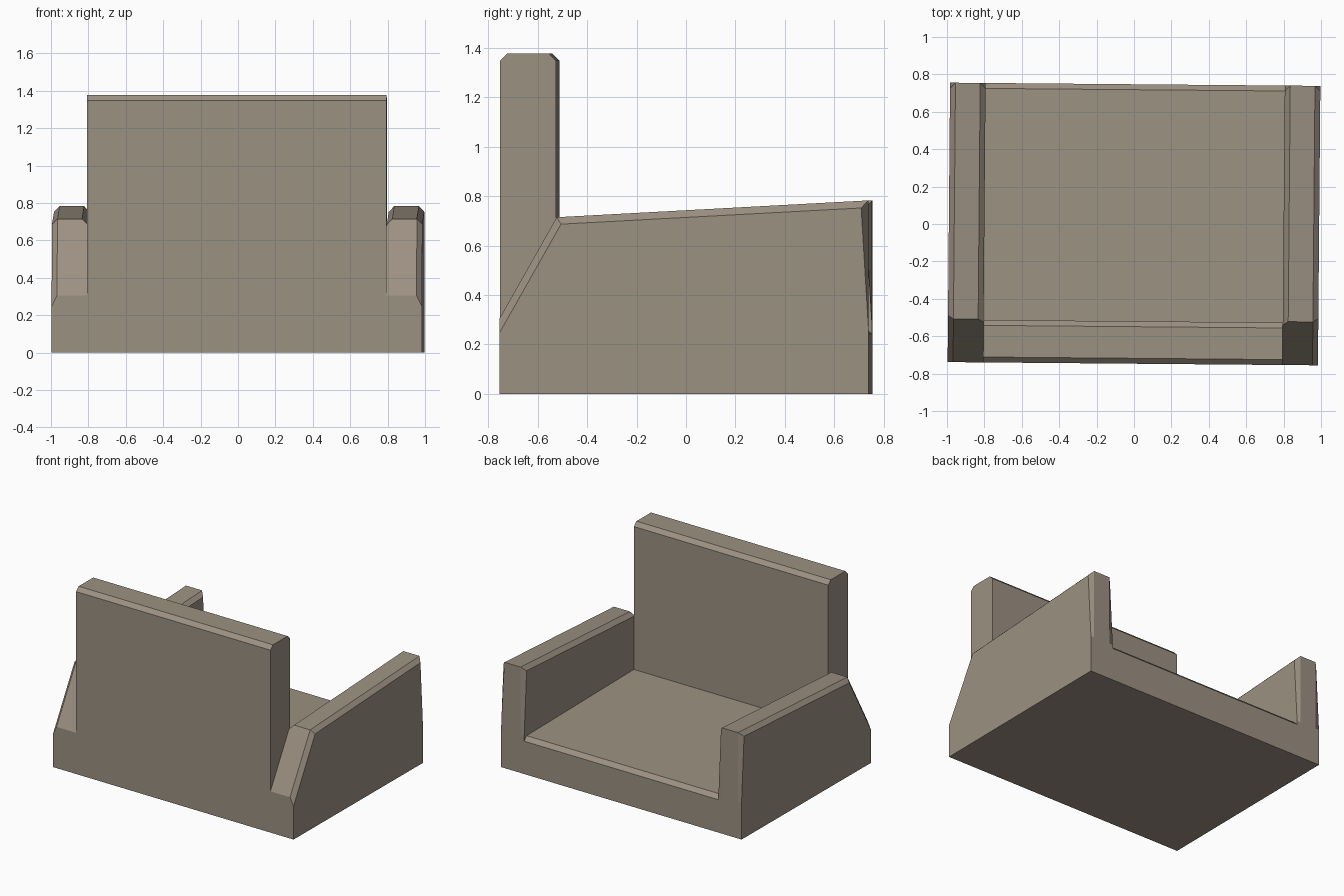
import bpy, bmesh, math
from mathutils import Matrix

if "Cube" in bpy.data.objects:
    bpy.data.objects.remove(bpy.data.objects["Cube"])

stone = bpy.data.materials.new("warm grey stone")
stone.diffuse_color = (0.335, 0.283, 0.224, 1)
stone.use_nodes = True
stone.node_tree.nodes["Principled BSDF"].inputs["Base Color"].default_value = stone.diffuse_color

TURN = Matrix.Rotation(math.radians(-0.5), 4, 'Z')   # the piece stands very slightly turned
L, W, IN = 0.99, 0.747, 0.80                         # half width, half depth, inner arm face
CUT = 0.029                                          # chamfer size


def block(name, profile, x0, x1, chamfer):
    """Extrude a (y, z) profile from x0 to x1; chamfer lists (profile edge index, ends)."""
    bm = bmesh.new()
    a = [bm.verts.new((x0, y, z)) for y, z in profile]
    b = [bm.verts.new((x1, y, z)) for y, z in profile]
    n = len(profile)
    bm.faces.new(a)
    bm.faces.new(b[::-1])
    for i in range(n):
        j = (i + 1) % n
        bm.faces.new((a[i], b[i], b[j], a[j]))
    edges = []
    for ring, i in chamfer:
        if ring == "along":                          # edge running along x at a profile corner
            edges.append(bm.edges.get((a[i], b[i])))
        else:                                        # edge of an end cap
            v = a if ring == "inner" else b
            edges.append(bm.edges.get((v[i], v[(i + 1) % n])))
    bmesh.ops.bevel(bm, geom=edges, offset=CUT, segments=1, affect='EDGES', profile=0.5)
    bmesh.ops.transform(bm, matrix=TURN, verts=bm.verts)
    bmesh.ops.recalc_face_normals(bm, faces=bm.faces)
    me = bpy.data.meshes.new(name)
    bm.to_mesh(me)
    bm.free()
    me.materials.append(stone)
    ob = bpy.data.objects.new(name, me)
    bpy.context.collection.objects.link(ob)
    return ob


# arms: sloped at the rear, rising gently to the front, chamfered outside and along the inner top
arm = [(-W, 0), (W, 0), (W, 0.27), (W, 0.783), (-0.515, 0.715), (-W, 0.305)]
arm_cuts = [("outer", 2), ("outer", 3), ("outer", 4), ("inner", 2), ("inner", 3)]
for side, label in ((1, "right"), (-1, "left")):
    block(label + "_arm", arm, side * IN, side * L, arm_cuts)

# seat between the arms with a chamfered front edge
seat = [(-0.55, 0), (W, 0), (W, 0.272), (-0.55, 0.293)]
block("seat", seat, -IN, IN, [("along", 2)])

# tall backrest reaching the ground, chamfered along both top edges
back = [(-W, 0), (-0.52, 0), (-0.52, 1.378), (-W, 1.378)]
block("backrest", back, -IN, IN, [("along", 2), ("along", 3)])
